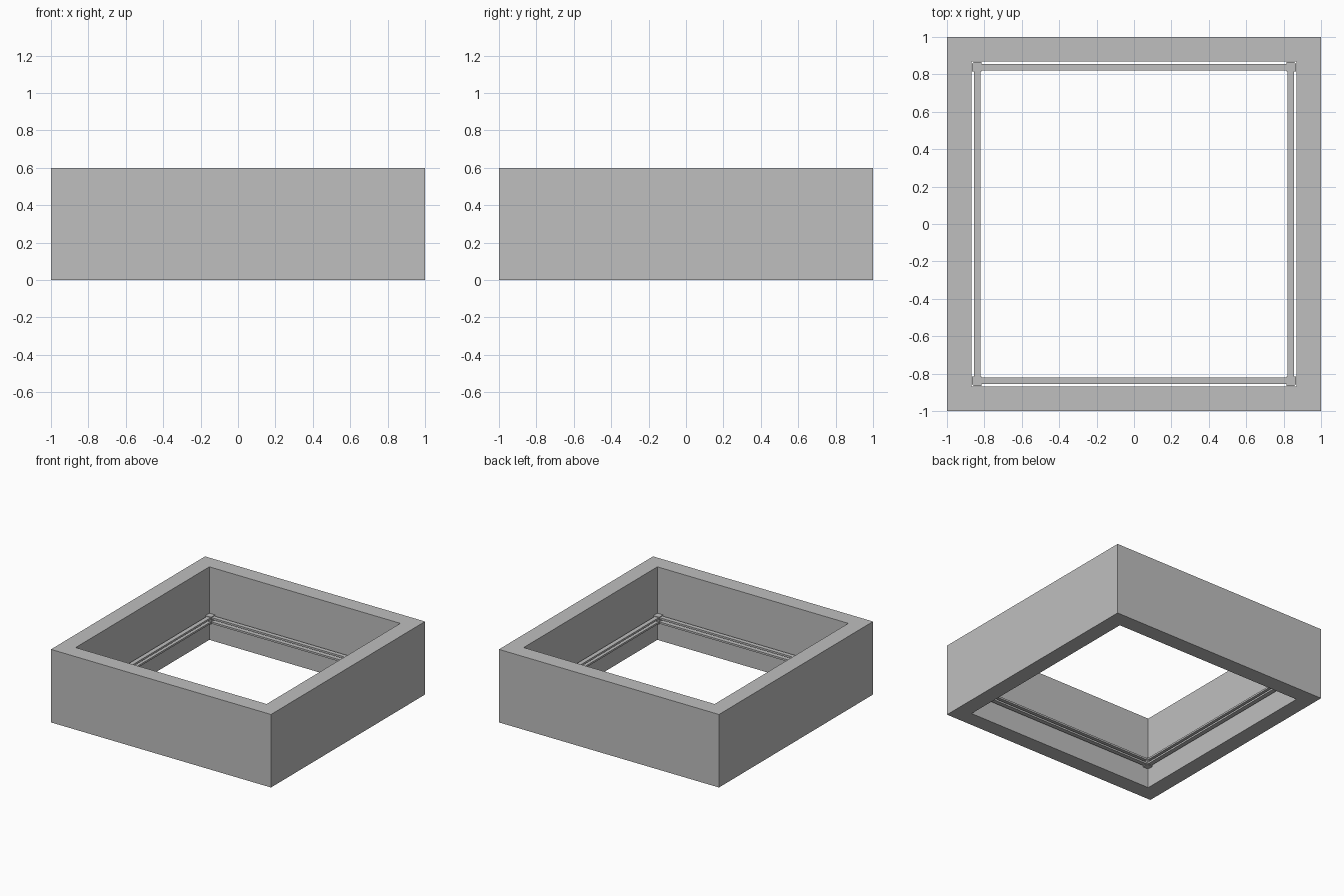
import bpy
import bmesh
from mathutils import Matrix

if "Cube" in bpy.data.objects:
    bpy.data.objects.remove(bpy.data.objects["Cube"], do_unlink=True)

grey = bpy.data.materials.new("plain grey")
grey.use_nodes = True
colour = (0.52, 0.52, 0.52, 1)
grey.diffuse_color = colour
grey.node_tree.nodes["Principled BSDF"].inputs["Base Color"].default_value = colour


def prism(name, loops, z0, z1):
    """Extrude an outline, or the band between two matching outlines."""
    bm = bmesh.new()
    rings = [[bm.verts.new((x, y, z0)) for x, y in loop] for loop in loops]
    n = len(rings[0])
    if len(rings) == 1:
        faces = [bm.faces.new(rings[0])]
    else:
        a, b = rings
        faces = [bm.faces.new((a[i], a[(i + 1) % n], b[(i + 1) % n], b[i]))
                 for i in range(n)]
    up = bmesh.ops.extrude_face_region(bm, geom=faces, use_keep_orig=True)["geom"]
    bmesh.ops.translate(bm, vec=(0, 0, z1 - z0),
                        verts=[v for v in up if isinstance(v, bmesh.types.BMVert)])
    bmesh.ops.recalc_face_normals(bm, faces=bm.faces)
    mesh = bpy.data.meshes.new(name)
    bm.to_mesh(mesh)
    bm.free()
    mesh.materials.append(grey)
    obj = bpy.data.objects.new(name, mesh)
    bpy.context.collection.objects.link(obj)
    return obj


def square(r):
    return [(-r, -r), (r, -r), (r, r), (-r, r)]


# Thick open outer frame
prism("outer_frame", [square(1), square(0.868)], 0, 0.6)

# Two thin rails stacked with a slot between them
rail_outer, rail_inner = 0.856, 0.82
for name, z0, z1 in (("lower_rail", 0.165, 0.18), ("upper_rail", 0.2, 0.215)):
    prism(name, [square(rail_outer), square(rail_inner)], z0, z1)

# Corner blocks with the outer corner cut off
a, b, cut = 0.815, 0.867, 0.012
outline = [(a, a), (b, a), (b, b - cut), (b - cut, b), (a, b)]
corners = ("back_left", "back_right", "front_right", "front_left")
for i, corner in enumerate(corners):
    block = prism(corner + "_corner_block", [outline], 0.16, 0.22)
    block.data.transform(Matrix.Rotation(i * 1.5707963, 4, "Z"))
